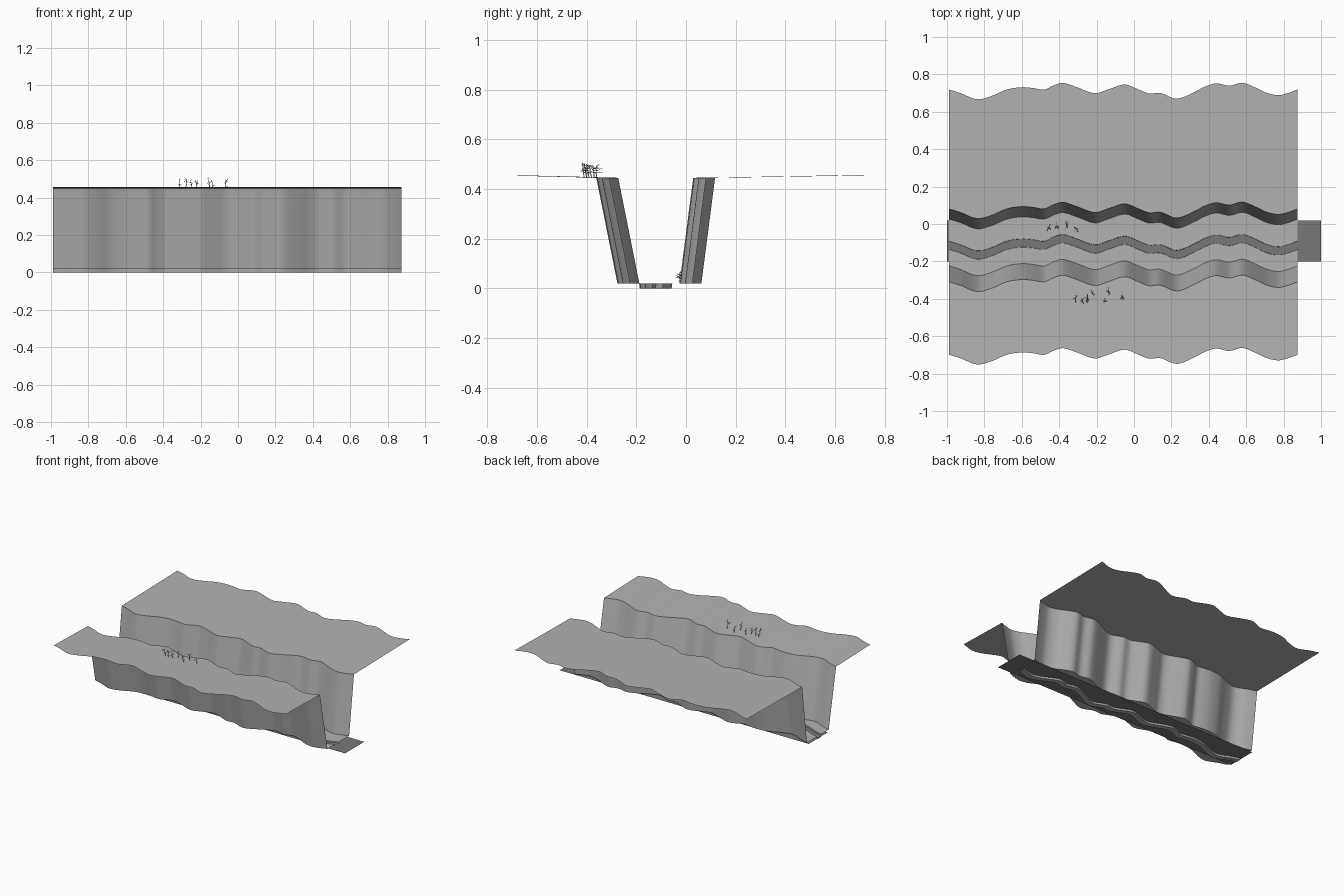
import bpy, bmesh, math, random
from mathutils import Vector

if "Cube" in bpy.data.objects:
    bpy.data.objects.remove(bpy.data.objects["Cube"])

random.seed(4)


def material(name, v):
    m = bpy.data.materials.new(name)
    m.diffuse_color = (v, v, v, 1)
    m.use_nodes = True
    m.node_tree.nodes["Principled BSDF"].inputs["Base Color"].default_value = m.diffuse_color
    return m


ROCK = material("light grey rock", 0.45)
WATER = material("dark grey water", 0.19)

# Meander of the canyon: x positions and sideways shift
BENDS = [(-0.99, .006), (-.93, -.012), (-.84, -.046), (-.76, -.028), (-.68, .006), (-.6, .018),
         (-.54, .014), (-.48, .006), (-.43, .028), (-.38, .041), (-.31, .02), (-.21, -.014),
         (-.14, .006), (-.05, .033), (.02, .008), (.08, -.015), (.14, -.012), (.23, -.043),
         (.33, -.004), (.38, .022), (.44, .039), (.51, .026), (.58, .042), (.65, .016),
         (.71, -.012), (.77, -.024), (.82, -.014), (.875, .006)]


def spine(steps=5):
    """Smooth curve through the bends (cubic Hermite)."""
    n = len(BENDS)

    def slope(i):
        a, b = BENDS[max(i - 1, 0)], BENDS[min(i + 1, n - 1)]
        return (b[1] - a[1]) / (b[0] - a[0])
    pts = []
    for i in range(n - 1):
        (x0, y0), (x1, y1) = BENDS[i], BENDS[i + 1]
        h = x1 - x0
        for k in range(steps):
            t = k / steps
            y = ((2 * t**3 - 3 * t**2 + 1) * y0 + (t**3 - 2 * t**2 + t) * h * slope(i)
                 + (3 * t**2 - 2 * t**3) * y1 + (t**3 - t**2) * h * slope(i + 1))
            pts.append((x0 + h * t, y))
    return pts + [BENDS[-1]]


SPINE = spine()


def finish(name, bm, mat):
    me = bpy.data.meshes.new(name)
    bm.to_mesh(me)
    bm.free()
    me.materials.append(mat)
    ob = bpy.data.objects.new(name, me)
    bpy.context.collection.objects.link(ob)
    return ob


def sweep(name, profile, mat=ROCK):
    """Sheet made by carrying a (y, z) profile, listed from +y to -y, along the meander."""
    bm = bmesh.new()
    rows = [[bm.verts.new((x, y + s, z)) for y, z in profile] for x, s in SPINE]
    for a, b in zip(rows, rows[1:]):
        for j in range(len(profile) - 1):
            bm.faces.new((a[j], a[j + 1], b[j + 1], b[j]))
    ob = finish(name, bm, mat)
    for p in ob.data.polygons:
        p.use_smooth = True
    bpy.context.view_layer.objects.active = ob
    ob.select_set(True)
    bpy.ops.object.shade_smooth_by_angle(angle=math.radians(30))
    ob.select_set(False)
    return ob


# Canyon sheets
sweep("north_plateau", [(.713, .456), (.40, .450), (.075, .445)])
sweep("north_wall", [(.075, .445), (.02, .02)])
sweep("canyon_floor_and_channel", [(.02, .02), (-.097, .02), (-.100, 0), (-.140, 0),
                                   (-.143, .02), (-.23, .02)])
sweep("south_wall", [(-.23, .02), (-.315, .445)])
sweep("south_plateau", [(-.315, .445), (-.5, .450), (-.705, .455)])

# Flat water sheet running beyond both ends
bm = bmesh.new()
bm.faces.new([bm.verts.new(p) for p in
              ((-1, -.2, .012), (1, -.2, .012), (1, .02, .012), (-1, .02, .012))])
finish("river_water", bm, WATER)


def twig(bm, a, b, r):
    """Thin three-sided stick from a to b."""
    d = (b - a).normalized()
    u = d.orthogonal().normalized()
    w = d.cross(u)
    ring = [u * math.cos(t) * r + w * math.sin(t) * r for t in (0, 2.094, 4.189)]
    lo = [bm.verts.new(a + o) for o in ring]
    hi = [bm.verts.new(b + o * .5) for o in ring]
    for i in range(3):
        j = (i + 1) % 3
        bm.faces.new((lo[i], lo[j], hi[j], hi[i]))
    bm.faces.new(hi)


def shrubs(name, spots, z, h):
    """Bare little shrubs: a leaning stem with short side twigs."""
    bm = bmesh.new()
    for x, y in spots:
        base = Vector((x, y, z))
        top = base + Vector((random.uniform(-.01, .01), random.uniform(-.012, .012),
                             h * random.uniform(.75, 1)))
        twig(bm, base, top, .0022)
        for k in range(7):
            p = base.lerp(top, random.uniform(.3, .9))
            ang = random.uniform(0, 2 * math.pi)
            q = p + Vector((math.cos(ang) * .013, math.sin(ang) * .024,
                            random.uniform(-.004, .014)))
            twig(bm, p, q, .0016)
    finish(name, bm, ROCK)


# Plants on the south rim and on the canyon floor
shrubs("rim_shrubs", [(-.31, -.39), (-.28, -.40), (-.245, -.40), (-.22, -.37),
                      (-.15, -.41), (-.135, -.36), (-.065, -.38)], .445, .065)
shrubs("floor_shrubs", [(-.46, -.02), (-.41, -.01), (-.355, -.005), (-.305, -.025)], .02, .055)
